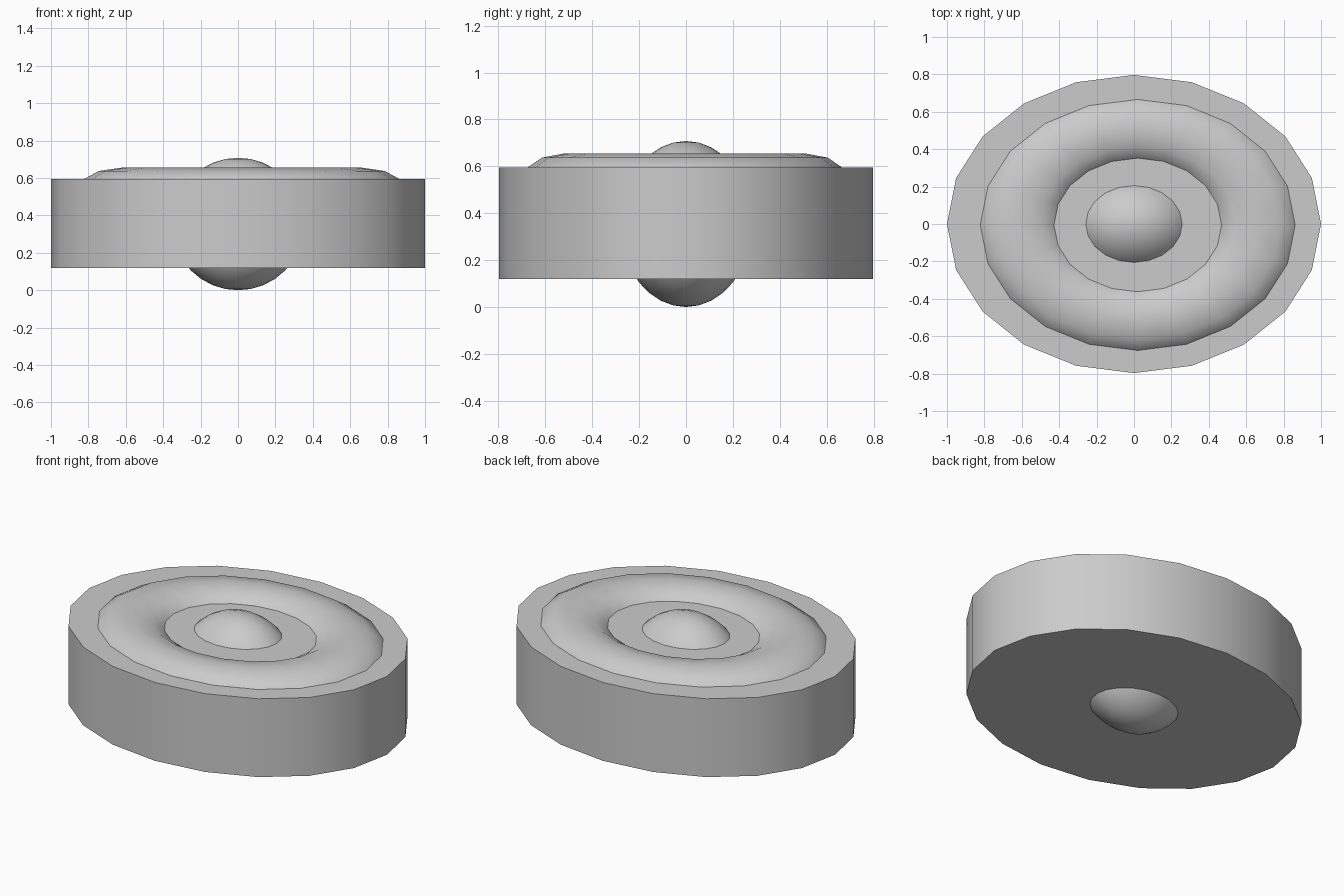
import bpy, math

if "Cube" in bpy.data.objects:
    bpy.data.objects.remove(bpy.data.objects["Cube"])

Y_SCALE = 0.797  # the whole model is an oval


def finish(name, scale):
    ob = bpy.context.object
    ob.name = name
    ob.scale = scale
    bpy.ops.object.transform_apply(location=False, rotation=False, scale=True)
    bpy.ops.object.shade_smooth_by_angle(angle=math.radians(40))
    return ob


# Thick oval disc
bpy.ops.mesh.primitive_cylinder_add(vertices=20, radius=1, depth=0.475,
                                    location=(0, 0, 0.3575))
finish("oval_base", (1, Y_SCALE, 1))

# Flattened ring sunk into the top, slightly off centre
bpy.ops.mesh.primitive_torus_add(major_segments=20, minor_segments=12,
                                 major_radius=0.645, minor_radius=0.24,
                                 location=(0.02, -0.005, 0.523))
finish("raised_ring", (1, Y_SCALE, 0.55))

# Ball through the middle, showing above and below
bpy.ops.mesh.primitive_uv_sphere_add(segments=20, ring_count=16, radius=0.354,
                                     location=(0, 0, 0.354))
finish("centre_ball", (1, Y_SCALE, 1))
